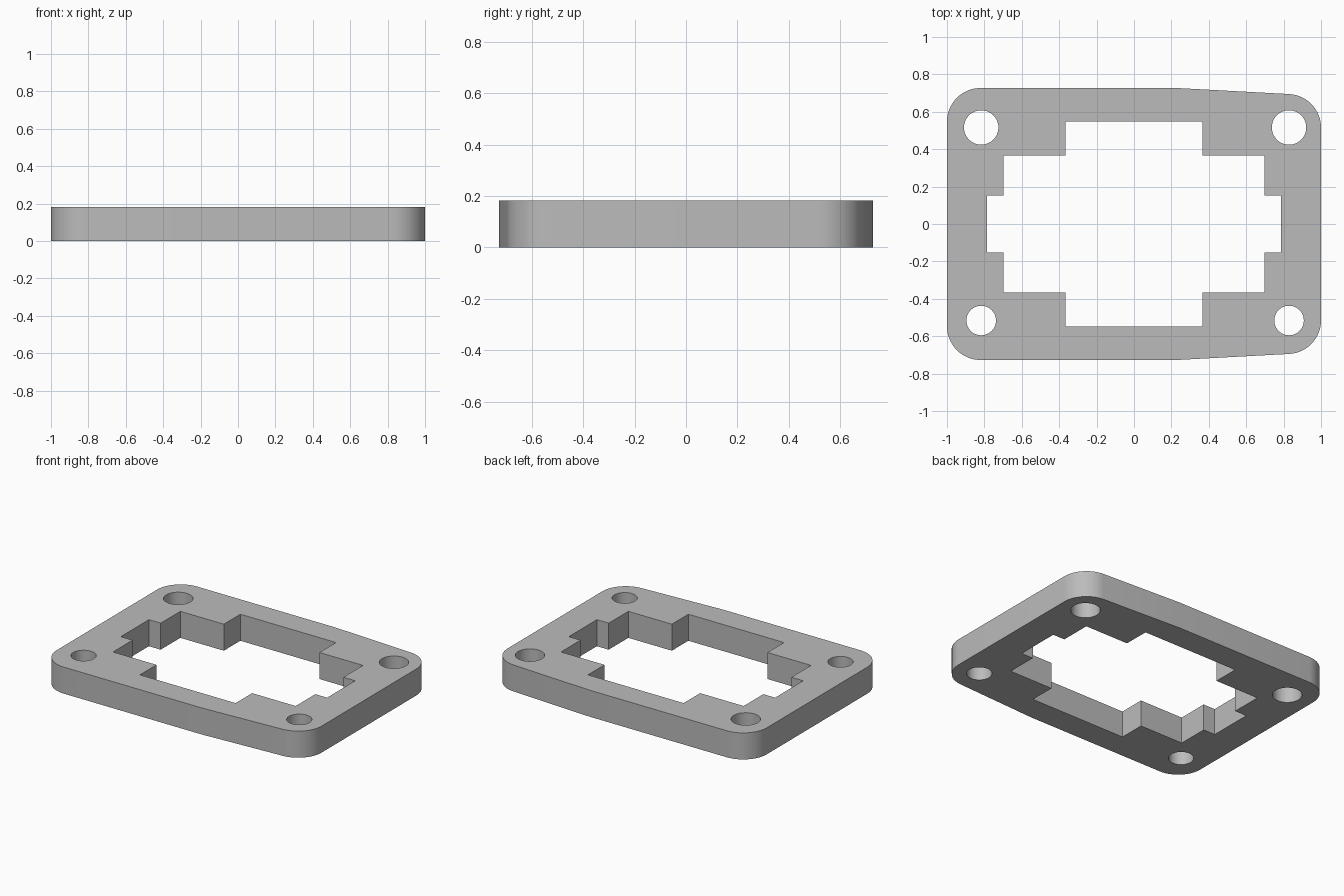
import bpy
import bmesh
from math import cos, sin, radians
from mathutils import Vector

if "Cube" in bpy.data.objects:
    bpy.data.objects.remove(bpy.data.objects["Cube"], do_unlink=True)

THICKNESS = 0.183


def arc(cx, cy, r, start, end, steps):
    """Points along an arc, angles in degrees."""
    angles = [radians(start + (end - start) * i / steps) for i in range(steps + 1)]
    return [(cx + r * cos(a), cy + r * sin(a)) for a in angles]


def mirror_y(half):
    """Close a half outline by mirroring it across y = 0."""
    return half + [(x, -y) for x, y in reversed(half)]


def circle(cx, cy, r, steps=48):
    return arc(cx, cy, r, 0, 360, steps)[:-1]


# Outer edge: rounded corners, tapering towards the left end
outer = mirror_y(arc(0.82, 0.515, 0.18, 0, 87, 16)
                 + [(0.23, 0.727)]
                 + arc(-0.82, 0.547, 0.18, 90, 180, 16))

# Stepped central opening
steps = [(0.787, 0.153), (0.697, 0.153), (0.697, 0.367),
         (0.365, 0.367), (0.365, 0.547)]
opening = mirror_y(steps + [(-x, y) for x, y in reversed(steps)])

# Bolt holes, larger at the back
loops = [outer, opening]
for x in (-0.817, 0.829):
    loops += [circle(x, 0.516, 0.092), circle(x, -0.516, 0.079)]

# Fill between the outlines and extrude to a plate
bm = bmesh.new()
edges = []
for loop in loops:
    verts = [bm.verts.new((x, y, 0)) for x, y in loop]
    edges += [bm.edges.new((v, verts[i - 1])) for i, v in enumerate(verts)]
bmesh.ops.triangle_fill(bm, use_beauty=True, use_dissolve=False,
                        edges=edges, normal=Vector((0, 0, 1)))
extruded = bmesh.ops.extrude_face_region(bm, geom=bm.faces[:], use_keep_orig=True)
top = [v for v in extruded["geom"] if isinstance(v, bmesh.types.BMVert)]
bmesh.ops.translate(bm, verts=top, vec=(0, 0, THICKNESS))
bmesh.ops.recalc_face_normals(bm, faces=bm.faces[:])

mesh = bpy.data.meshes.new("mounting_plate")
bm.to_mesh(mesh)
bm.free()
plate = bpy.data.objects.new("mounting_plate", mesh)
bpy.context.collection.objects.link(plate)

# Plain grey material
grey = bpy.data.materials.new("grey")
grey.use_nodes = True
colour = (0.5, 0.5, 0.5, 1)
grey.diffuse_color = colour
grey.node_tree.nodes["Principled BSDF"].inputs["Base Color"].default_value = colour
mesh.materials.append(grey)

# Smooth round walls, sharp edges
bpy.ops.object.select_all(action="DESELECT")
plate.select_set(True)
bpy.context.view_layer.objects.active = plate
bpy.ops.object.shade_smooth_by_angle(angle=radians(30))
